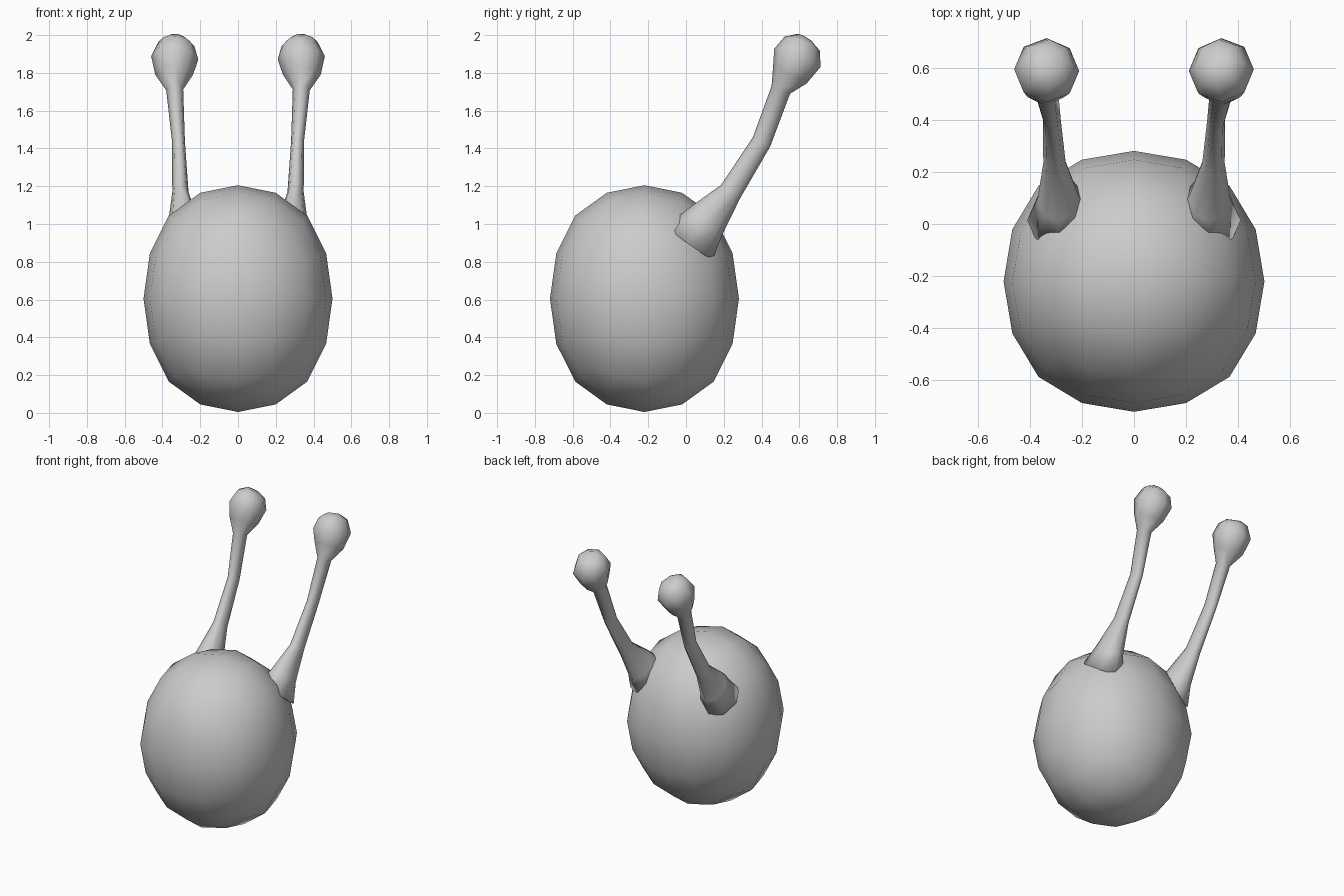
import bpy, bmesh, math
from mathutils import Vector

if "Cube" in bpy.data.objects:
    bpy.data.objects.remove(bpy.data.objects["Cube"])


def make_object(name, bm):
    bmesh.ops.recalc_face_normals(bm, faces=bm.faces)
    mesh = bpy.data.meshes.new(name)
    bm.to_mesh(mesh)
    bm.free()
    for p in mesh.polygons:
        p.use_smooth = True
    obj = bpy.data.objects.new(name, mesh)
    bpy.context.collection.objects.link(obj)
    return obj


# Body: a cube rounded by two levels of subdivision (0.878 = its shrink factor)
bm = bmesh.new()
bmesh.ops.create_cube(bm, size=2)
k = 1 / 0.878
for v in bm.verts:
    v.co = Vector((v.co.x * 0.5 * k, v.co.y * 0.5 * k - 0.22, v.co.z * 0.6 * k + 0.605))
body = make_object("body", bm)
sub = body.modifiers.new("round", 'SUBSURF')
sub.levels = sub.render_levels = 2
sub.use_limit_surface = False

# Stalk with flared root and bulb: centre, sideways radius, fore-aft radius
rings = [
    ((0.28, 0.02, 0.90), 0.13, 0.15),
    ((0.29, 0.10, 1.01), 0.08, 0.115),
    ((0.305, 0.235, 1.17), 0.043, 0.062),
    ((0.315, 0.40, 1.435), 0.034, 0.052),
    ((0.335, 0.502, 1.71), 0.045, 0.053),
    ((0.338, 0.55, 1.79), 0.10, 0.10),
    ((0.335, 0.59, 1.88), 0.125, 0.132),
    ((0.325, 0.615, 1.955), 0.095, 0.10),
    ((0.318, 0.63, 1.982), 0.045, 0.05),
]
SIDES = 8
bm = bmesh.new()
centres = [Vector(r[0]) for r in rings]
loops = []
for i, (c, rx, ry) in enumerate(rings):
    t = (centres[min(i + 1, len(rings) - 1)] - centres[max(i - 1, 0)]).normalized()
    fore = t.cross(Vector((1, 0, 0))).normalized()
    side = fore.cross(t)
    loops.append([bm.verts.new(centres[i] + side * rx * math.cos(a) + fore * ry * math.sin(a))
                  for a in (2 * math.pi * j / SIDES for j in range(SIDES))])
for a, b in zip(loops, loops[1:]):
    for j in range(SIDES):
        n = (j + 1) % SIDES
        bm.faces.new((a[j], a[n], b[n], b[j]))
bm.faces.new(loops[-1])
bm.faces.new(loops[0])
stalks = make_object("eye_stalks", bm)
mirror = stalks.modifiers.new("mirror", 'MIRROR')
mirror.use_axis = (True, False, False)
mirror.use_mirror_merge = False
